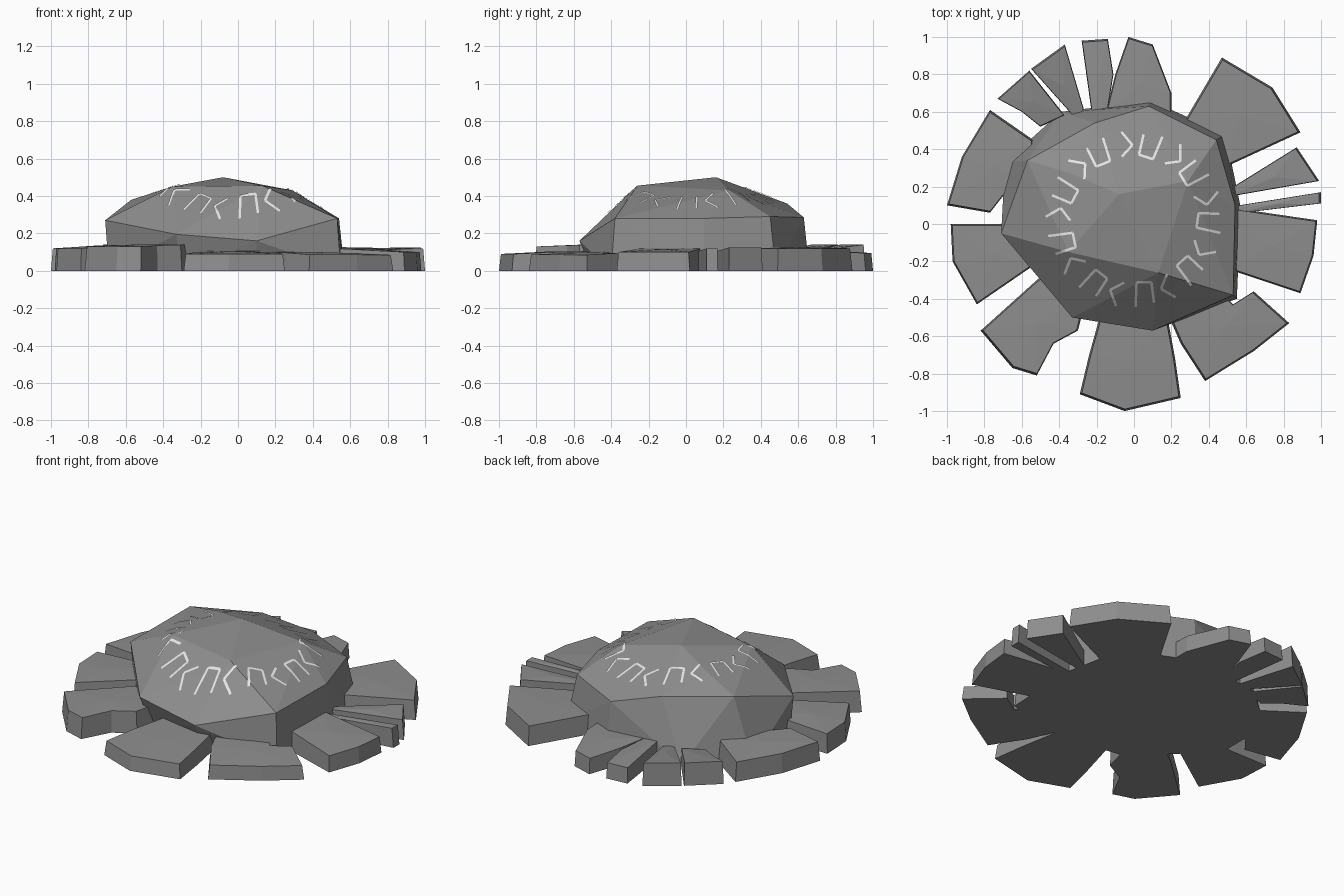
import bpy, bmesh, math
from mathutils import Vector
from mathutils.bvhtree import BVHTree

if "Cube" in bpy.data.objects:
    bpy.data.objects.remove(bpy.data.objects["Cube"])


def material(name, v):
    m = bpy.data.materials.new(name)
    m.diffuse_color = (v, v, v, 1)
    m.use_nodes = True
    m.node_tree.nodes["Principled BSDF"].inputs["Base Color"].default_value = m.diffuse_color
    return m


STONE = material("grey stone", 0.27)
GLOW = material("pale carving", 0.88)


def finish(bm, name, mat):
    me = bpy.data.meshes.new(name)
    bm.to_mesh(me)
    bm.free()
    me.materials.append(mat)
    ob = bpy.data.objects.new(name, me)
    bpy.context.collection.objects.link(ob)
    return ob


# Central boulder: faceted hull of crown, rim and base points
crown = [(-.08, .16, .50), (.13, -.26, .455), (-.35, -.15, .45), (-.34, .27, .44), (.29, .23, .43)]
rim = [(.53, -.38, .28), (.54, .10, .28), (.44, .45, .29), (.08, .63, .285), (-.21, .54, .36),
       (-.57, .34, .38), (-.71, -.05, .27), (-.33, -.50, .195), (.10, -.57, .16)]
base = [(.55, -.40, 0), (.57, .09, 0), (.49, .48, 0), (.09, .66, 0), (-.39, .60, .0),
        (-.69, .33, .0), (-.69, -.04, .0), (-.30, -.43, 0), (.10, -.50, 0)]
bm = bmesh.new()
for p in crown + rim + base:
    bm.verts.new(p)
bmesh.ops.convex_hull(bm, input=bm.verts[:])
loose = [v for v in bm.verts if not v.link_faces]
bmesh.ops.delete(bm, geom=loose, context='VERTS')
bmesh.ops.recalc_face_normals(bm, faces=bm.faces[:])
bvh = BVHTree.FromBMesh(bm)
finish(bm, "boulder", STONE)


# Paving slabs around the boulder: outline, inner height, outer height
def slab(name, pts, h_in, h_out):
    bm = bmesh.new()
    c = sum((Vector(p) for p in pts), Vector((0, 0))) / len(pts)
    low, top = [], []
    for p in pts:
        v = Vector(p)
        t = min(max((v.length - .6) / .35, 0), 1)
        q = c + (v - c) * .96
        low.append(bm.verts.new((v.x, v.y, 0)))
        top.append(bm.verts.new((q.x, q.y, h_in + (h_out - h_in) * t)))
    bm.faces.new(low)
    cap = bm.faces.new(top)
    n = len(pts)
    for i in range(n):
        j = (i + 1) % n
        bm.faces.new((low[i], low[j], top[j], top[i]))
    bmesh.ops.recalc_face_normals(bm, faces=bm.faces[:])
    bmesh.ops.poke(bm, faces=[cap], offset=.006)
    finish(bm, name, STONE)


slab("front_slab", [(-.29, -.91), (-.05, -1), (.25, -.93), (.22, -.72), (.17, -.45), (-.17, -.45), (-.24, -.70)], .105, .09)
slab("front_right_slab", [(.38, -.84), (.64, -.68), (.83, -.53), (.64, -.36), (.53, -.43), (.40, -.30), (.18, -.48), (.25, -.64)], .10, .085)
slab("right_slab", [(.89, -.37), (.96, -.17), (.98, .02), (.50, .09), (.50, -.24)], .12, .10)
slab("right_sliver_slab", [(1, .11), (1, .17), (.50, .09), (.50, .05)], .10, .12)
slab("right_back_sliver_slab", [(.99, .23), (.87, .41), (.50, .18), (.50, .145)], .10, .125)
slab("back_right_slab", [(.89, .49), (.74, .73), (.47, .89), (.27, .55), (.40, .38), (.50, .31)], .12, .12)
slab("back_slab", [(.20, .70), (.10, .96), (-.03, 1), (-.10, .80), (-.15, .60), (.20, .55)], .11, .095)
slab("back_sliver_slab", [(-.11, .80), (-.14, .99), (-.28, .98), (-.22, .55), (-.15, .55)], .11, .095)
slab("back_left_slab", [(-.27, .62), (-.37, .96), (-.55, .83), (-.345, .60), (-.27, .50)], .08, .14)
slab("back_left_outer_slab", [(-.56, .82), (-.73, .67), (-.60, .60), (-.50, .52), (-.37, .58)], .08, .14)
slab("left_back_slab", [(-.54, .45), (-.77, .61), (-.92, .36), (-1, .10), (-.77, .06), (-.70, .15), (-.52, .22)], .14, .12)
slab("left_slab", [(-.98, 0), (-.97, -.20), (-.84, -.43), (-.52, -.21), (-.55, 0)], .14, .12)
slab("front_left_slab", [(-.82, -.57), (-.65, -.77), (-.52, -.81), (-.43, -.64), (-.30, -.57), (-.25, -.38), (-.45, -.25), (-.52, -.30)], .14, .13)

# Ring of carved marks: an arch and a chevron, nine times, draped on the boulder.
# Mark points are (sideways offset, distance from ring centre).
CENTRE = Vector((0, .025))
ARCH = [(-.125, .465), (-.115, .335), (-.02, .345), (-.035, .455)]
CHEVRON = [(.09, .34), (.02, .395), (.07, .47)]
bm = bmesh.new()


def drape(p):
    hit = bvh.ray_cast(Vector((p.x, p.y, 2)), Vector((0, 0, -1)))
    return bm.verts.new(hit[0] + hit[1] * .005)


def stroke(a, b, w=.0065, n=6):
    side = (b - a).normalized()
    side = Vector((-side.y, side.x)) * w
    rows = [(drape(a.lerp(b, i / n) - side), drape(a.lerp(b, i / n) + side)) for i in range(n + 1)]
    for (l0, r0), (l1, r1) in zip(rows, rows[1:]):
        f = bm.faces.new((l0, l1, r1, r0))
        f.normal_update()
        if f.normal.z < 0:
            f.normal_flip()


for k in range(9):
    ang = math.radians(88.5 + 40 * k)
    for mark in (ARCH, CHEVRON):
        pts = []
        for u, r in mark:
            t = ang + u / .41
            pts.append(CENTRE + Vector((math.cos(t), math.sin(t))) * r)
        for a, b in zip(pts, pts[1:]):
            stroke(a, b)
finish(bm, "carved_marks", GLOW)
